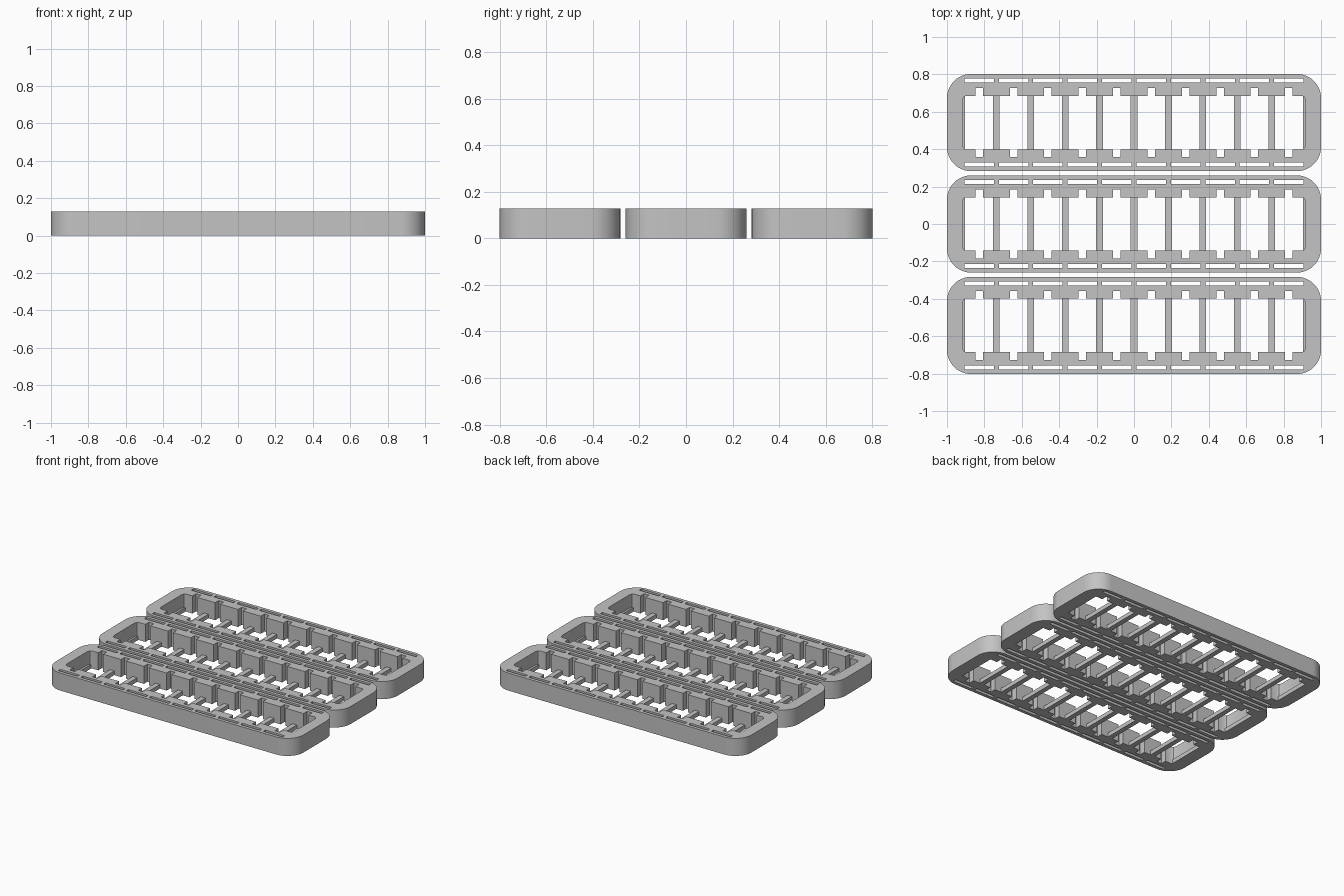
import bpy, bmesh, math

if "Cube" in bpy.data.objects:
    bpy.data.objects.remove(bpy.data.objects["Cube"])

L, W, H = 1.0, 0.26, 0.128        # half length, half width and height of one tray
ROW = 0.5425                      # spacing between trays
CELLS, PITCH = 10, 0.184          # bays along each tray
BAR_H, BAR_W = 0.03, 0.036        # low cross bars
WALL, NOTCH = 0.143, 0.185        # inner wall face and notch depth

grey = bpy.data.materials.new("plain grey")
grey.diffuse_color = (0.55, 0.55, 0.55, 1)
grey.use_nodes = True
grey.node_tree.nodes["Principled BSDF"].inputs["Base Color"].default_value = grey.diffuse_color
cell_x = [(i - (CELLS - 1) / 2) * PITCH for i in range(CELLS)]
bar_x = [(i - CELLS / 2) * PITCH for i in range(1, CELLS)]


def rounded(hx, hy, r, n):
    """Rounded rectangle outline, counter-clockwise."""
    pts = []
    for k, (sx, sy) in enumerate([(1, 1), (-1, 1), (-1, -1), (1, -1)]):
        for i in range(n + 1):
            a = math.pi / 2 * (k + i / n)
            pts.append((sx * (hx - r) + r * math.cos(a), sy * (hy - r) + r * math.sin(a)))
    return pts


def pocket():
    """Inner opening with a notch in both long walls at the middle of each bay."""
    end, c, hw = 0.918, 0.025, 0.02
    side = [(-end, WALL - c), (-end + 0.007, WALL - c / 4), (-end + 0.018, WALL)]
    for x in cell_x:
        side += [(x - hw, WALL), (x - hw, NOTCH), (x + hw, NOTCH), (x + hw, WALL)]
    side += [(end - 0.018, WALL), (end - 0.007, WALL - c / 4), (end, WALL - c)]
    return side + [(-x, -y) for x, y in side]


def extrude_outlines(name, outlines, height):
    """Fill a flat outline with holes and extrude it upward from z = 0."""
    cu = bpy.data.curves.new(name, 'CURVE')
    cu.dimensions, cu.fill_mode, cu.extrude = '2D', 'BOTH', height / 2
    for pts in outlines:
        sp = cu.splines.new('POLY')
        sp.points.add(len(pts) - 1)
        for p, (x, y) in zip(sp.points, pts):
            p.co = (x, y, 0, 1)
        sp.use_cyclic_u = True
    tmp = bpy.data.objects.new(name + "_outline", cu)
    bpy.context.collection.objects.link(tmp)
    bpy.context.view_layer.update()
    me = bpy.data.meshes.new_from_object(tmp.evaluated_get(bpy.context.evaluated_depsgraph_get()))
    bpy.data.objects.remove(tmp)
    bm = bmesh.new()
    bm.from_mesh(me)
    bmesh.ops.remove_doubles(bm, verts=bm.verts, dist=1e-5)
    bmesh.ops.translate(bm, verts=bm.verts, vec=(0, 0, height / 2))
    bmesh.ops.recalc_face_normals(bm, faces=bm.faces)
    bm.to_mesh(me)
    bm.free()
    me.name = name
    return me


def boxes(name, items):
    """One mesh of boxes given as (x0, x1, y0, y1, z0, z1)."""
    bm = bmesh.new()
    for x0, x1, y0, y1, z0, z1 in items:
        for v in bmesh.ops.create_cube(bm, size=1)['verts']:
            v.co = ((x0 + x1) / 2 + v.co.x * (x1 - x0), (y0 + y1) / 2 + v.co.y * (y1 - y0),
                    (z0 + z1) / 2 + v.co.z * (z1 - z0))
    me = bpy.data.meshes.new(name)
    bm.to_mesh(me)
    bm.free()
    return me


# Tray body: rounded outline, notched pocket, thin slots along both rims
slots = []
for s in (1, -1):
    for x in cell_x:
        x0, x1 = max(x - 0.079, -0.905), min(x + 0.079, 0.905)
        slots.append([(x0, s * 0.213), (x1, s * 0.213), (x1, s * 0.236), (x0, s * 0.236)])
body = extrude_outlines("tray_body", [rounded(L, W, 0.13, 12), pocket()] + slots, H)

# Cross bars between the bays, and low ledges at both ends of the pocket
bars = boxes("cross_bars", [(x - BAR_W / 2, x + BAR_W / 2, -WALL, WALL, 0, BAR_H) for x in bar_x])
ledges = boxes("end_ledges", [(min(s * 0.903, s * 0.918), max(s * 0.903, s * 0.918),
                               -WALL + 0.003, WALL - 0.003, 0, BAR_H) for s in (1, -1)])

# Three identical trays side by side
for me in (body, bars, ledges):
    me.materials.clear()
    me.materials.append(grey)
    for p in me.polygons:
        p.material_index = 0
    for label, y in (("front", -ROW), ("middle", 0), ("back", ROW)):
        ob = bpy.data.objects.new(f"{label}_{me.name}", me)
        ob.location.y = y
        bpy.context.collection.objects.link(ob)
        if me is body and label == "front":
            bpy.ops.object.select_all(action='DESELECT')
            bpy.context.view_layer.objects.active = ob
            ob.select_set(True)
            bpy.ops.object.shade_smooth_by_angle(angle=math.radians(30))
